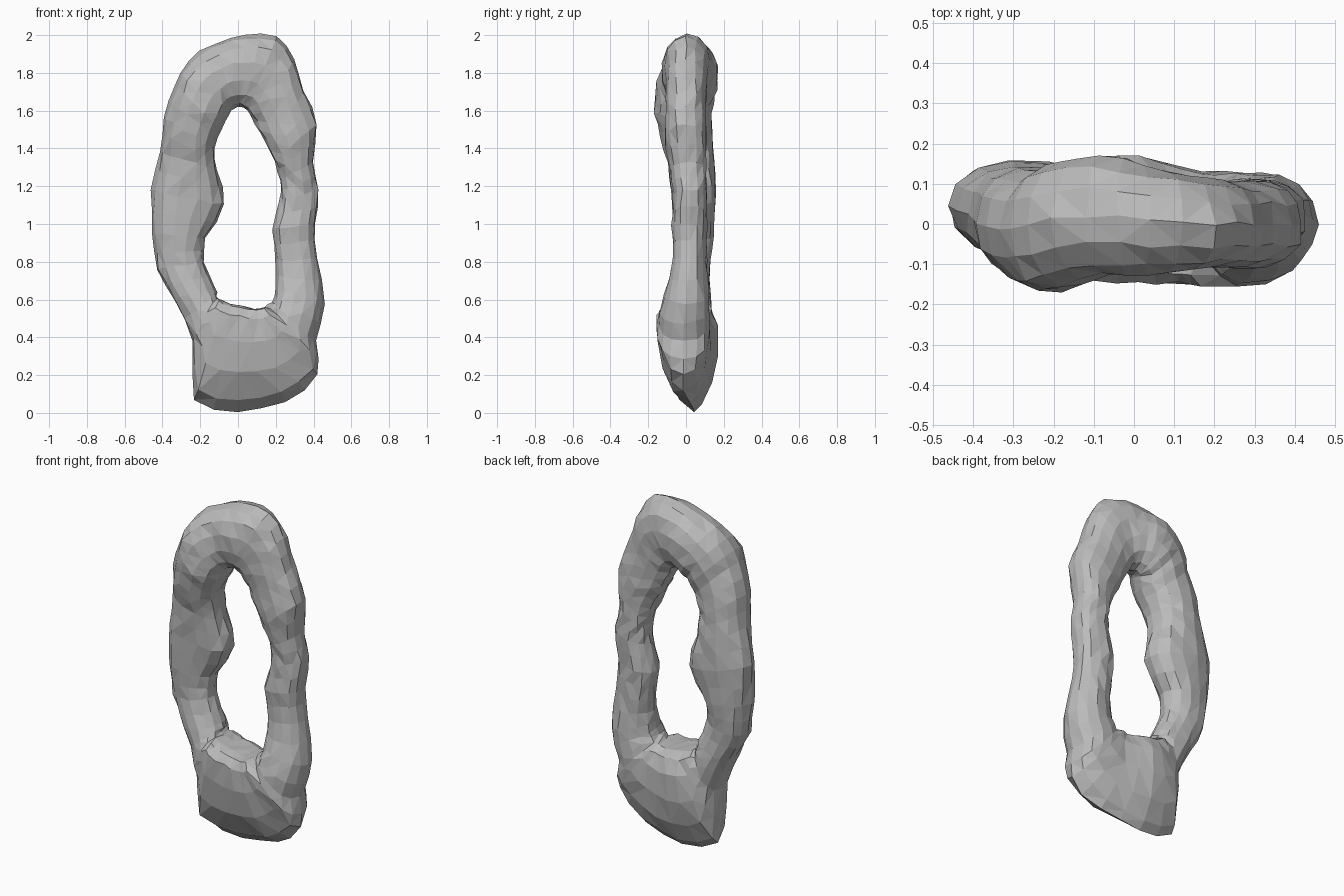
import bpy
import bmesh
import math
import random
from mathutils import Vector

random.seed(4)
default_cube = bpy.data.objects.get("Cube")
if default_cube:
    bpy.data.objects.remove(default_cube, do_unlink=True)

# Outer rim, inner rim (x, z) and front/back depth of each cross-section,
# running up one side, over the crown, down the other side and along the base
outer_rim = [(-.23, .07), (-.24, .38), (-.34, .6), (-.43, .76), (-.45, .95),
             (-.46, 1.18), (-.41, 1.38), (-.39, 1.56), (-.33, 1.73), (-.27, 1.86),
             (-.12, 1.96), (.04, 2), (.2, 1.99), (.3, 1.87), (.35, 1.7),
             (.42, 1.53), (.4, 1.33), (.43, 1.18), (.41, 1), (.42, .82),
             (.46, .58), (.41, .38), (.42, .2), (.25, .06), (0, .01)]
inner_rim = [(-.08, .59), (-.11, .62), (-.12, .66), (-.18, .8), (-.17, .92),
             (-.07, 1.1), (-.11, 1.28), (-.12, 1.4), (-.09, 1.5), (-.05, 1.58),
             (-.02, 1.61), (.01, 1.62), (.05, 1.6), (.09, 1.53), (.14, 1.43),
             (.19, 1.33), (.22, 1.23), (.22, 1.12), (.18, .97), (.2, .8),
             (.2, .66), (.18, .59), (.14, .56), (.09, .55), (.01, .57)]
depths = [(-.14, .16), (-.12, .14), (-.09, .13), (-.06, .13), (-.07, .15),
          (-.08, .16), (-.1, .15), (-.14, .14), (-.17, .14), (-.16, .16),
          (-.13, .17), (-.13, .15), (-.12, .12), (-.11, .11), (-.11, .11),
          (-.11, .11), (-.08, .11), (-.07, .11), (-.08, .11), (-.07, .11),
          (-.12, .12), (-.15, .13), (-.16, .13), (-.15, .14), (-.15, .17)]


def subdivide_loop(points):
    """Insert a smooth midpoint between neighbours of a closed loop."""
    loop = [Vector(p) for p in points]
    count = len(loop)
    result = []
    for i, current in enumerate(loop):
        following = loop[(i + 1) % count]
        before, after = loop[i - 1], loop[(i + 2) % count]
        result.append(current)
        result.append((current + following) * 0.56 - (before + after) * 0.06)
    return result


def rounded(value, power=0.93):
    """Square off a sine or cosine for a fuller cross-section."""
    return math.copysign(abs(value) ** power, value)


def cross_section(outer, inner, depth, sides):
    """Return the points of one slice between the inner and outer rims."""
    front, back = depth
    middle, half = (front + back) / 2, (back - front) / 2
    is_base = outer.y < 0.25
    points = []
    for k in range(sides):
        angle = math.tau * k / sides
        across = 0.5 + 0.5 * rounded(math.cos(angle))
        # The base is thickest by the opening, its front face sloping inwards
        if is_base:
            across **= 2.3 if math.sin(angle) < 0 else 1.6
        flat = inner.lerp(outer, across)
        y = middle + half * rounded(math.sin(angle))
        # Recess the underside of the base below its front lip
        if flat.y < 0.1 and y < 0.03:
            y += 0.03
        points.append(Vector((flat.x, y, flat.y)))
    return points


def build_ring(name, sides, roughness):
    """Bridge all cross-sections into one closed, faceted ring."""
    bm = bmesh.new()
    slices = zip(subdivide_loop(outer_rim), subdivide_loop(inner_rim),
                 subdivide_loop(depths))
    rings = []
    for outer, inner, depth in slices:
        ring = []
        for point in cross_section(outer, inner, depth, sides):
            chip = Vector([random.uniform(-roughness, roughness) for _ in range(3)])
            ring.append(bm.verts.new(point + chip))
        rings.append(ring)
    for i, ring in enumerate(rings):
        following = rings[(i + 1) % len(rings)]
        for k in range(sides):
            n = (k + 1) % sides
            bm.faces.new((ring[k], ring[n], following[n], following[k]))

    # Facet the surface
    bmesh.ops.triangulate(bm, faces=bm.faces[:])
    bmesh.ops.recalc_face_normals(bm, faces=bm.faces[:])
    mesh = bpy.data.meshes.new(name)
    bm.to_mesh(mesh)
    bm.free()
    obj = bpy.data.objects.new(name, mesh)
    bpy.context.collection.objects.link(obj)
    return obj


# Plain grey stone
stone = bpy.data.materials.new("grey_stone")
stone.use_nodes = True
colour = (0.5, 0.5, 0.5, 1)
stone.diffuse_color = colour
shader = next(n for n in stone.node_tree.nodes if n.type == 'BSDF_PRINCIPLED')
shader.inputs["Base Color"].default_value = colour

stone_ring = build_ring("stone_ring", sides=14, roughness=0.006)
stone_ring.data.materials.append(stone)
